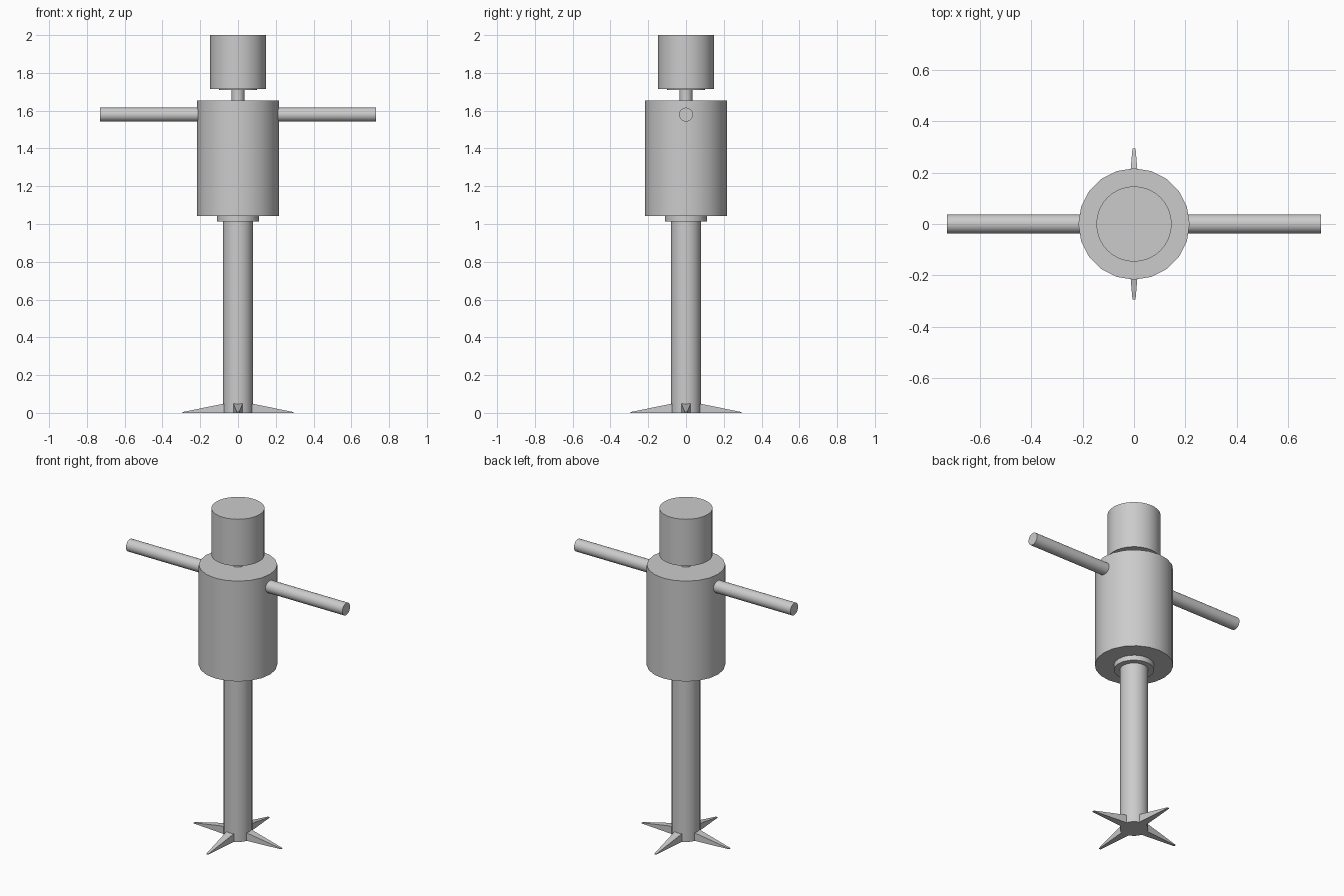
import bpy, bmesh, math
from mathutils import Matrix, Vector

if "Cube" in bpy.data.objects:
    bpy.data.objects.remove(bpy.data.objects["Cube"])


def finish(name, bm, smooth=True):
    bmesh.ops.recalc_face_normals(bm, faces=bm.faces)
    me = bpy.data.meshes.new(name)
    bm.to_mesh(me)
    bm.free()
    ob = bpy.data.objects.new(name, me)
    bpy.context.collection.objects.link(ob)
    if smooth:
        bpy.ops.object.select_all(action='DESELECT')
        ob.select_set(True)
        bpy.context.view_layer.objects.active = ob
        bpy.ops.object.shade_smooth_by_angle(angle=math.radians(35))
    return ob


def lathe(name, profile, sides):
    """Stack of rings (radius, z), capped at both ends."""
    bm = bmesh.new()
    rings = []
    for r, z in profile:
        rings.append([bm.verts.new((r * math.cos(2 * math.pi * i / sides),
                                    r * math.sin(2 * math.pi * i / sides), z))
                      for i in range(sides)])
    for a, b in zip(rings, rings[1:]):
        for i in range(sides):
            j = (i + 1) % sides
            bm.faces.new((a[i], a[j], b[j], b[i]))
    bm.faces.new(rings[0])
    bm.faces.new(rings[-1])
    return finish(name, bm)


# Central stack: leg post, torso with hip collar, neck, head
lathe("leg_post", [(0.079, 0), (0.079, 1.012)], 32)
lathe("torso", [(0.112, 1.012), (0.112, 1.043), (0.217, 1.043), (0.217, 1.655)], 20)
lathe("neck", [(0.034, 1.65), (0.034, 1.716)], 32)
lathe("head", [(0.1, 1.71), (0.1, 1.715), (0.147, 1.715), (0.147, 2.0)], 32)

# Arms, one per side
for side, label in ((-1, "left"), (1, "right")):
    arm = lathe(label + "_arm", [(0.037, 0.2), (0.037, 0.73)], 32)
    arm.data.transform(Matrix.Translation((0, 0, 1.579)) @
                       Matrix.Rotation(side * math.pi / 2, 4, 'Y'))

# Four tapering foot spikes
for k in range(4):
    bm = bmesh.new()
    sections = []
    for x, w, h in ((0.06, 0.026, 0.052), (0.295, 0.006, 0.004)):
        sections.append([bm.verts.new((x, y, z)) for y, z in
                         ((-w, 0), (w, 0), (w, h), (-w, h))])
    a, b = sections
    for i in range(4):
        j = (i + 1) % 4
        bm.faces.new((a[i], a[j], b[j], b[i]))
    bm.faces.new(a)
    bm.faces.new(b)
    bmesh.ops.rotate(bm, verts=bm.verts, cent=(0, 0, 0),
                     matrix=Matrix.Rotation(k * math.pi / 2, 3, 'Z'))
    finish("foot_spike_%d" % (k + 1), bm, smooth=False)
